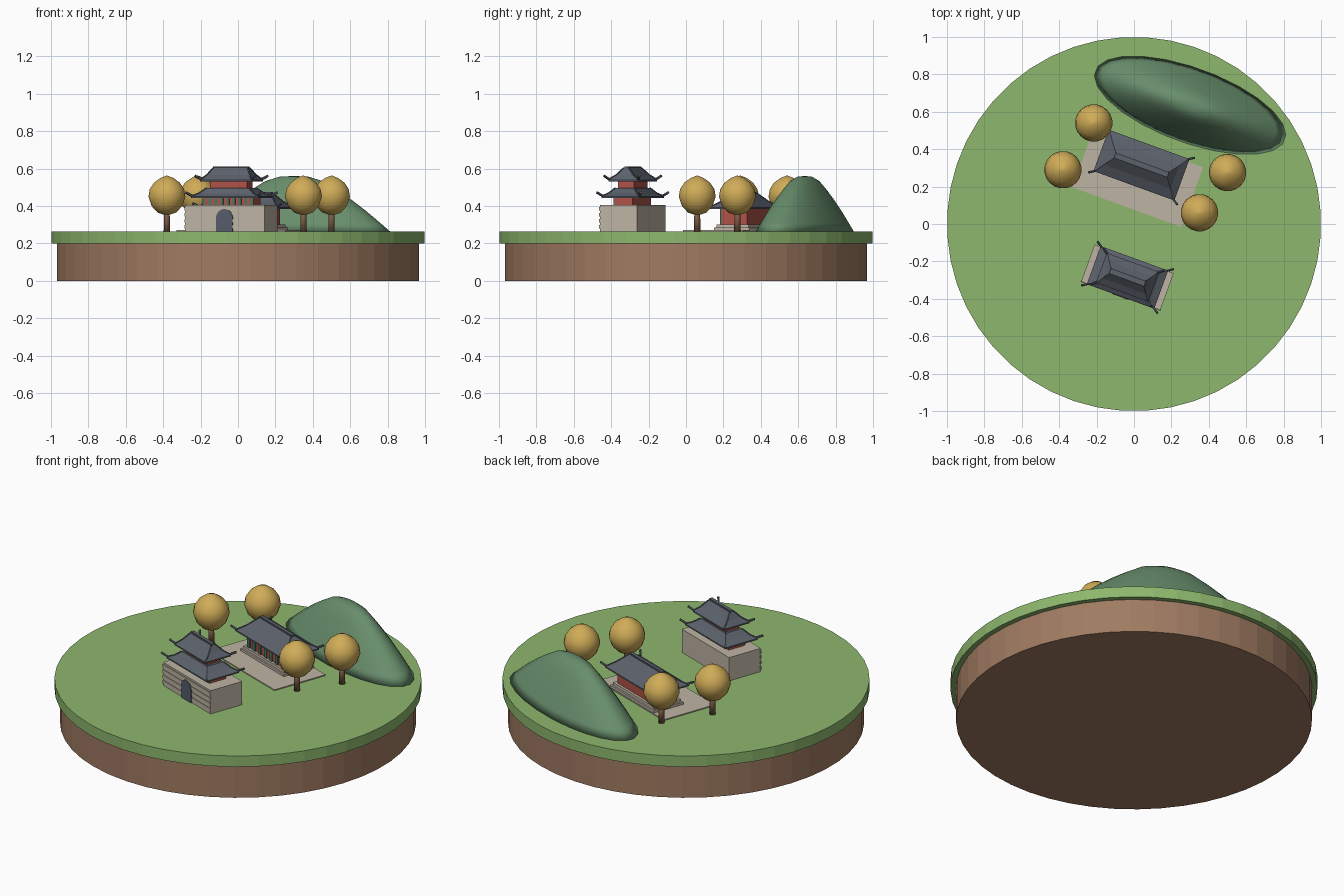
import bpy, bmesh, math
from mathutils import Vector, Matrix

if "Cube" in bpy.data.objects:
    bpy.data.objects.remove(bpy.data.objects["Cube"])

GROUND = 0.265
TURN = math.radians(-20)


def material(name, r, g, b):
    """Flat material from 8-bit display values, stored as linear."""
    lin = [((c / 255 + 0.055) / 1.055) ** 2.4 for c in (r, g, b)] + [1]
    m = bpy.data.materials.new(name)
    m.use_nodes = True
    m.diffuse_color = lin
    m.node_tree.nodes["Principled BSDF"].inputs["Base Color"].default_value = lin
    return m


GRASS = material("grass green", 141, 183, 109)
SOIL = material("soil brown", 160, 123, 98)
STONE = material("pale stone", 190, 180, 164)
TILE = material("slate tile", 92, 98, 108)
DOOR = material("dark door", 86, 92, 106)
RED = material("painted red", 176, 82, 72)
TEAL = material("painted green", 70, 120, 100)
HILL = material("hill green", 104, 142, 108)
LEAF = material("golden leaves", 208, 172, 88)
BARK = material("bark brown", 122, 90, 68)


def finish(bm, name, mat, at=(0, 0), turn=0, smooth=False):
    bmesh.ops.recalc_face_normals(bm, faces=bm.faces)
    mesh = bpy.data.meshes.new(name)
    bm.to_mesh(mesh)
    bm.free()
    for p in mesh.polygons:
        p.use_smooth = smooth
    mesh.materials.append(mat)
    obj = bpy.data.objects.new(name, mesh)
    obj.location = (at[0], at[1], 0)
    obj.rotation_euler.z = turn
    bpy.context.collection.objects.link(obj)
    return obj


def loft(bm, rings):
    """Skin a list of equal-length point rings and cap both ends."""
    rows = [[bm.verts.new(p) for p in ring] for ring in rings]
    n = len(rows[0])
    for a, b in zip(rows, rows[1:]):
        for i in range(n):
            j = (i + 1) % n
            bm.faces.new((a[i], a[j], b[j], b[i]))
    bm.faces.new(rows[0][::-1])
    bm.faces.new(rows[-1])


def tiers(bm, sections, x=0, y=0):
    """Stack of rectangles given as (half width, half depth, z)."""
    loft(bm, [[(x + sx * w, y + sy * d, z) for sx, sy in
               ((-1, -1), (1, -1), (1, 1), (-1, 1))] for w, d, z in sections])


def block(name, mat, site, w, d, z0, z1, x=0, y=0):
    bm = bmesh.new()
    tiers(bm, [(w, d, z0), (w, d, z1)], x, y)
    return finish(bm, name, mat, site, TURN)


def lathe(name, mat, profile, at=(0, 0), turn=0, sides=20, sx=1, sy=1, smooth=True):
    bm = bmesh.new()
    steps = [math.tau * (i + 0.5) / sides for i in range(sides)]
    loft(bm, [[(r * sx * math.cos(a), r * sy * math.sin(a), z) for a in steps]
              for r, z in profile])
    return finish(bm, name, mat, at, turn, smooth)


def bar(bm, a, b, radius):
    a, b = Vector(a), Vector(b)
    spin = (b - a).to_track_quat("Z", "Y").to_matrix().to_4x4()
    bmesh.ops.create_cone(bm, cap_ends=True, segments=6, radius1=radius, radius2=radius,
                          depth=(b - a).length, matrix=Matrix.Translation((a + b) / 2) @ spin)


def roof(name, site, eave, top, z0, z1, tip):
    """Hipped roof with slightly sagging slopes and upturned corner bars."""
    (w, d), (tw, td) = eave, top
    mw, md, mz = (w + tw) / 2, (d + td) / 2, z0 + (z1 - z0) * 0.47
    bm = bmesh.new()
    tiers(bm, [(w, d, z0), (w, d, z0 + 0.008), (mw, md, mz), (tw, td, z1)])
    finish(bm, name, TILE, site, TURN)
    bm = bmesh.new()
    for sx in (-1, 1):
        for sy in (-1, 1):
            corner = (sx * w * 0.97, sy * d * 0.97, z0 + 0.012)
            middle = (sx * mw, sy * md, mz)
            bar(bm, (sx * tw, sy * td, z1), middle, 0.004)
            bar(bm, middle, corner, 0.004)
            bar(bm, corner, (sx * tip[0], sy * tip[1], z0 + 0.03), 0.007)
    finish(bm, name + "_hip_bars", TILE, site, TURN)


def panels(name, site, half, front, z0, z1, count):
    """Row of green posts along a front wall."""
    bm = bmesh.new()
    for i in range(count):
        x = -half + 2 * half * i / (count - 1)
        tiers(bm, [(half / count * 0.5, 0.004, z0), (half / count * 0.5, 0.004, z1)], x, front)
    finish(bm, name, TEAL, site, TURN)


# Round island
lathe("soil_base", SOIL, [(0.97, 0), (0.97, 0.2)], sides=48, smooth=False)
lathe("grass_disc", GRASS, [(1, 0.2), (1, GROUND)], sides=48, smooth=False)

# Long hill
shape = [(1, 0), (0.9, 0.15), (0.75, 0.37), (0.6, 0.57), (0.45, 0.75), (0.3, 0.91), (0.15, 0.99), (0.03, 1)]
lathe("hill", HILL, [(r, GROUND + h * 0.295) for r, h in shape],
      (0.3, 0.635), TURN, 24, 0.54, 0.2)

# Trees
crown = [(0.004, 0.35), (0.05, 0.365), (0.083, 0.4), (0.1, 0.45), (0.093, 0.49),
         (0.07, 0.525), (0.035, 0.55), (0.004, 0.562)]
for i, spot in enumerate([(-0.215, 0.54), (-0.38, 0.29), (0.5, 0.275), (0.35, 0.06)]):
    lathe(f"tree_trunk_{i}", BARK, [(0.018, GROUND), (0.015, 0.38)], spot, sides=10)
    lathe(f"tree_crown_{i}", LEAF, crown, spot)

# Gatehouse base with stone courses on its front
gate = (-0.035, -0.285)
block("gate_base", STONE, gate, 0.225, 0.105, GROUND, 0.405)
bm = bmesh.new()
for i in range(4):
    z = GROUND + 0.014 + i * 0.032
    tiers(bm, [(0.227, 0.004, z), (0.227, 0.004, z + 0.019)], 0, -0.105)
finish(bm, "gate_stone_courses", STONE, gate, TURN)

# Arched door
arch = [(-0.047, GROUND), (0.047, GROUND)]
arch += [(0.047 * math.cos(a), 0.337 + 0.047 * math.sin(a))
         for a in (math.pi * i / 10 for i in range(11))]
bm = bmesh.new()
loft(bm, [[(x, y, z) for x, z in arch] for y in (-0.112, -0.104)])
finish(bm, "gate_door", DOOR, gate, TURN)

# Gatehouse storeys and roofs
block("gate_lower_wall", RED, gate, 0.145, 0.052, 0.405, 0.455)
panels("gate_lower_posts", gate, 0.135, -0.053, 0.405, 0.45, 9)
roof("gate_lower_roof", gate, (0.192, 0.108), (0.12, 0.055), 0.443, 0.497, (0.216, 0.125))
block("gate_upper_wall", RED, gate, 0.104, 0.046, 0.49, 0.545)
roof("gate_upper_roof", gate, (0.148, 0.085), (0.098, 0.014), 0.532, 0.605, (0.172, 0.101))
block("gate_ridge", TILE, gate, 0.1, 0.01, 0.6, 0.612)

# Courtyard and hall
block("courtyard", STONE, (0.02, 0.25), 0.31, 0.17, GROUND, GROUND + 0.006)
hall = (0.04, 0.315)
block("hall_lower_step", STONE, hall, 0.205, 0.1, GROUND, 0.285)
block("hall_upper_step", STONE, hall, 0.194, 0.09, 0.285, 0.302)
block("hall_wall", RED, hall, 0.17, 0.075, 0.302, 0.395)
panels("hall_posts", hall, 0.16, -0.076, 0.302, 0.39, 7)
roof("hall_roof", hall, (0.23, 0.118), (0.15, 0.014), 0.385, 0.468, (0.252, 0.133))
block("hall_ridge", TILE, hall, 0.152, 0.01, 0.462, 0.475)
